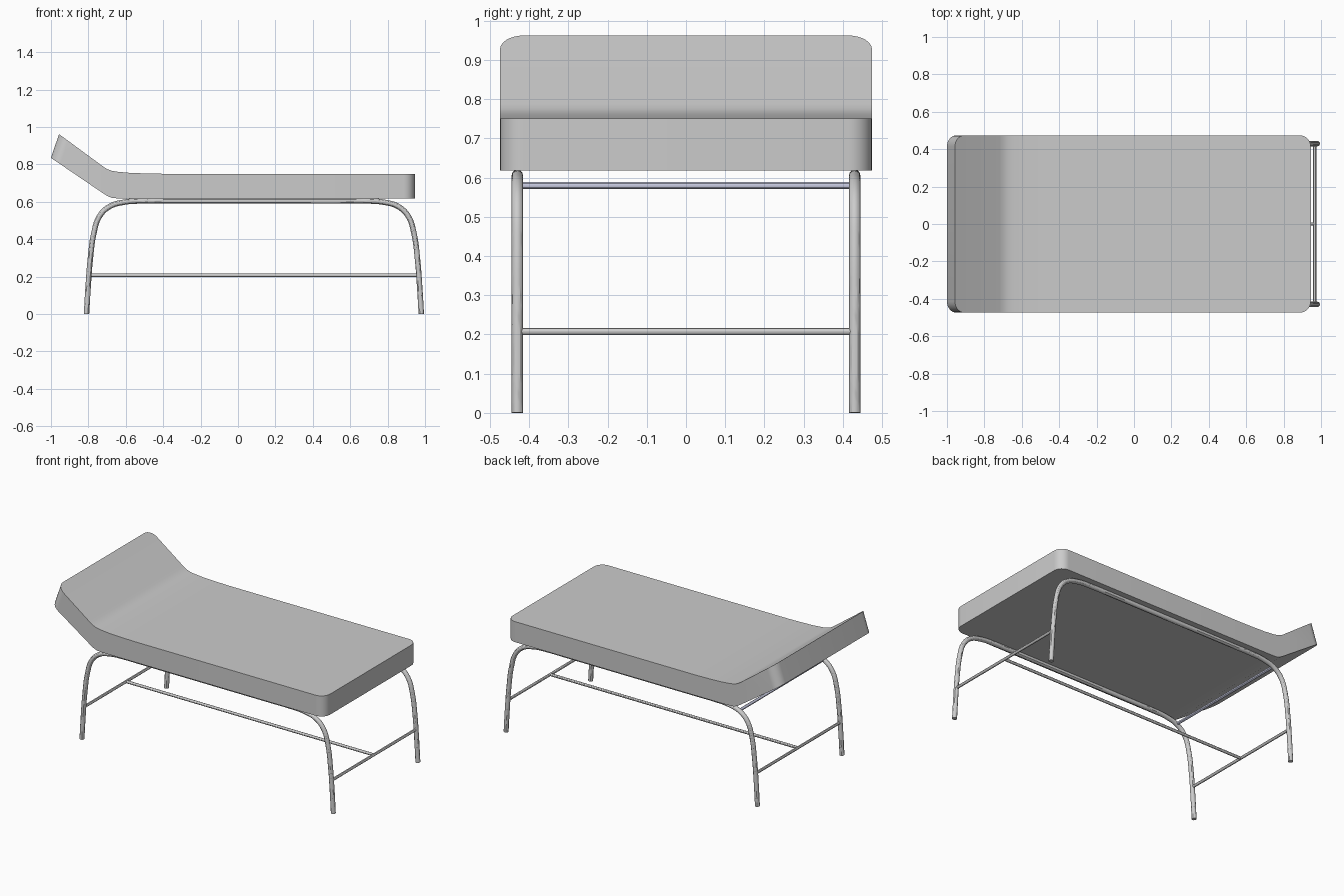
import bpy, bmesh, math
from mathutils import Vector

if "Cube" in bpy.data.objects:
    bpy.data.objects.remove(bpy.data.objects["Cube"])

HALF_W, CORNER = 0.474, 0.06
MID_X = 0.085  # centre of the tube frame


def tube(name, points, radius, kind='AUTO'):
    """Capped round tube along a path, converted to a mesh."""
    cu = bpy.data.curves.new(name, 'CURVE')
    cu.dimensions = '3D'
    cu.bevel_depth, cu.bevel_resolution = radius, 4
    cu.resolution_u = 6
    cu.use_fill_caps = True
    sp = cu.splines.new('BEZIER')
    sp.bezier_points.add(len(points) - 1)
    for bp, p in zip(sp.bezier_points, points):
        bp.co = p
        bp.handle_left_type = bp.handle_right_type = kind
    ob = bpy.data.objects.new(name, cu)
    bpy.context.collection.objects.link(ob)
    finish(ob, convert=True)
    return ob


def finish(ob, convert=False):
    bpy.ops.object.select_all(action='DESELECT')
    bpy.context.view_layer.objects.active = ob
    ob.select_set(True)
    if convert:
        bpy.ops.object.convert(target='MESH')
    bpy.ops.object.shade_smooth_by_angle(angle=math.radians(30))


# Mattress: stations of (bottom point, top point, half width), lofted
def corner_steps(n=8):
    for i in range(n + 1):
        a = math.pi / 2 * i / n
        yield CORNER * (1 - math.cos(a)), HALF_W - CORNER * (1 - math.sin(a))


stations = []
b0, t0 = Vector((-1.0, 0.835)), Vector((-0.957, 0.962))
b_dir = (Vector((-0.70, 0.632)) - b0).normalized()
t_dir = (Vector((-0.70, 0.774)) - t0).normalized()
for d, w in corner_steps():
    stations.append((b0 + b_dir * d, t0 + t_dir * d, w))
for b, t in [((-0.725, 0.648), (-0.72, 0.788)),
             ((-0.70, 0.632), (-0.70, 0.775)),
             ((-0.675, 0.621), (-0.675, 0.766)),
             ((-0.65, 0.619), (-0.645, 0.761)),
             ((-0.58, 0.618), (-0.58, 0.755)),
             ((-0.50, 0.618), (-0.50, 0.752)),
             ((-0.40, 0.618), (-0.40, 0.750))]:
    stations.append((b, t, HALF_W))
for d, w in reversed(list(corner_steps())):
    stations.append(((0.945 - d, 0.618), (0.945 - d, 0.750), w))

bm = bmesh.new()
rings = []
for b, t, w in stations:
    rings.append([bm.verts.new(c) for c in ((b[0], -w, b[1]), (b[0], w, b[1]),
                                            (t[0], w, t[1]), (t[0], -w, t[1]))])
for r, s in zip(rings, rings[1:]):
    for i in range(4):
        j = (i + 1) % 4
        bm.faces.new((r[i], r[j], s[j], s[i]))
bm.faces.new(rings[0])
bm.faces.new(rings[-1])
bmesh.ops.recalc_face_normals(bm, faces=bm.faces)
me = bpy.data.meshes.new("mattress")
bm.to_mesh(me)
bm.free()
mattress = bpy.data.objects.new("mattress", me)
bpy.context.collection.objects.link(mattress)
finish(mattress)

# Bent side frames: legs and top rail in one tube
half = [(-0.81, 0), (-0.801, 0.15), (-0.789, 0.3), (-0.771, 0.43), (-0.742, 0.52),
        (-0.69, 0.573), (-0.61, 0.598), (-0.5, 0.605), (-0.4, 0.605)]
path = half + [(2 * MID_X - x, z) for x, z in reversed(half)]
for side, y in (("front", -0.43), ("back", 0.43)):
    tube(f"{side}_leg_frame", [(x, y, z) for x, z in path], 0.0145)

# Lower cross rails and the long stretcher between them
RAIL_X, RAIL_Z = 0.882, 0.207
for end, s in (("head", -1), ("foot", 1)):
    x = MID_X + s * RAIL_X
    tube(f"{end}_cross_rail", [(x, -0.43, RAIL_Z), (x, 0.43, RAIL_Z)], 0.009, 'VECTOR')
tube("long_stretcher", [(MID_X - RAIL_X, 0, RAIL_Z), (MID_X + RAIL_X, 0, RAIL_Z)],
     0.009, 'VECTOR')

# Upper head rail, pale blue
upper = tube("upper_head_rail", [(-0.68, -0.43, 0.58), (-0.68, 0.43, 0.58)], 0.009, 'VECTOR')
mat = bpy.data.materials.new("pale_blue")
mat.diffuse_color = (0.6, 0.62, 0.78, 1)
mat.use_nodes = True
mat.node_tree.nodes["Principled BSDF"].inputs["Base Color"].default_value = mat.diffuse_color
upper.data.materials.append(mat)
